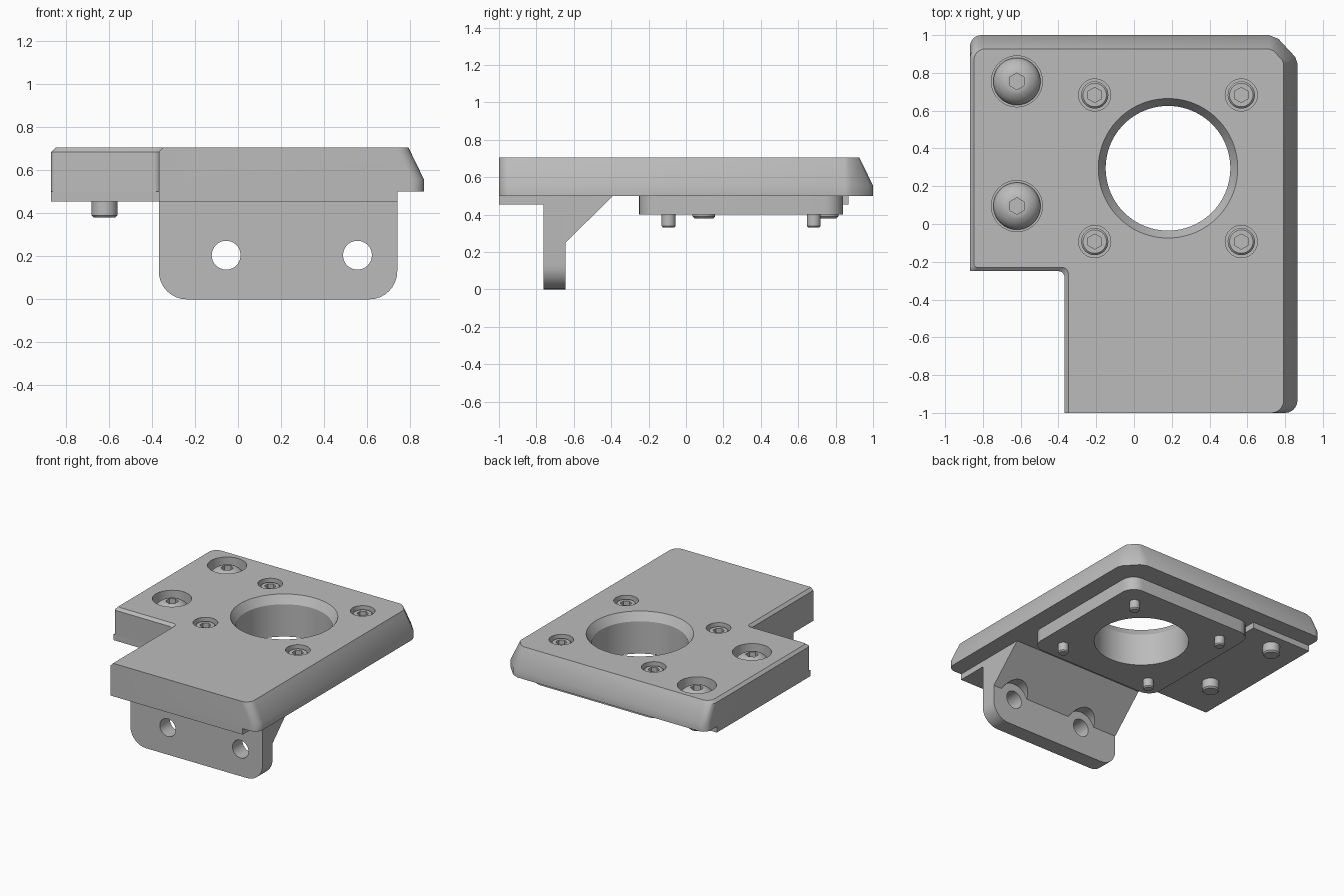
import bpy, bmesh
from math import cos, sin, pi, radians

cube = bpy.data.objects.get("Cube")
if cube:
    bpy.data.objects.remove(cube, do_unlink=True)

grey = bpy.data.materials.new("machined grey")
grey.use_nodes = True
COLOUR = (0.5, 0.5, 0.5, 1)
grey.diffuse_color = COLOUR
grey.node_tree.nodes["Principled BSDF"].inputs["Base Color"].default_value = COLOUR


def loft(name, rings):
    """Skin a stack of equal-length closed rings and cap both ends."""
    bm = bmesh.new()
    loops = [[bm.verts.new(p) for p in ring] for ring in rings]
    n = len(loops[0])
    for a, b in zip(loops, loops[1:]):
        for i in range(n):
            j = (i + 1) % n
            bm.faces.new((a[i], a[j], b[j], b[i]))
    bm.faces.new(loops[0][::-1])
    bm.faces.new(loops[-1])
    bmesh.ops.recalc_face_normals(bm, faces=bm.faces)
    mesh = bpy.data.meshes.new(name)
    bm.to_mesh(mesh)
    bm.free()
    mesh.materials.append(grey)
    obj = bpy.data.objects.new(name, mesh)
    bpy.context.collection.objects.link(obj)
    return obj


def prism(name, outline, axis, lo, hi):
    """Extrude a flat outline along an axis."""
    place = {"x": lambda p, d: (d, p[0], p[1]),
             "y": lambda p, d: (p[0], d, p[1]),
             "z": lambda p, d: (p[0], p[1], d)}[axis]
    return loft(name, [[place(p, d) for p in outline] for d in (lo, hi)])


def circle(cx, cy, r, sides=48, turn=0):
    return [(cx + r * cos(turn + 2 * pi * i / sides),
             cy + r * sin(turn + 2 * pi * i / sides)) for i in range(sides)]


def lathe(name, x, y, profile, sides=48):
    """Upright turned part from (radius, height) pairs."""
    return loft(name, [[(px, py, z) for px, py in circle(x, y, r, sides)]
                       for r, z in profile])


def arc(cx, cy, r, start, sweep=90, steps=8):
    return [(cx + r * cos(radians(start + sweep * i / steps)),
             cy + r * sin(radians(start + sweep * i / steps))) for i in range(steps + 1)]


def rect(x0, x1, y0, y1):
    return [(x0, y0), (x1, y0), (x1, y1), (x0, y1)]


def cut(obj, cutters):
    for c in cutters:
        mod = obj.modifiers.new("cut", "BOOLEAN")
        mod.operation, mod.solver, mod.object = "DIFFERENCE", "EXACT", c
    graph = bpy.context.evaluated_depsgraph_get()
    mesh = bpy.data.meshes.new_from_object(obj.evaluated_get(graph))
    obj.modifiers.clear()
    obj.data = mesh
    for c in cutters:
        bpy.data.objects.remove(c, do_unlink=True)


def finish(obj):
    obj.data.shade_smooth()
    obj.data.set_sharp_from_angle(angle=radians(28))


CX, CY = 0.18, 0.295                       # centre of the large bore
SMALL = [(CX + sx * 0.388, CY + sy * 0.388) for sx in (-1, 1) for sy in (-1, 1)]
LARGE = [(-0.62, 0.755), (-0.62, 0.095)]


def bore():
    return lathe("bore_cutter", CX, CY,
                 [(0.33, 0.3), (0.33, 0.645), (0.37, 0.706), (0.37, 0.8)], 96)


# Top plate: L outline, wide slope on the +x and back edges, fine chamfer on -x
def plate_ring(z, slope, fine):
    x0, x1, y1 = -0.868 + fine, 0.865 - slope, 1 - slope
    nx, ny = -0.368 + fine, -0.25 + fine
    k = 1 - 6.5 * slope
    pts = [(nx, -1)]
    pts += arc(x1 - 0.065, -0.935, 0.065, -90)
    pts += [(x1, y1 - 0.15 * k), (x1 - 0.012 * k, y1 - 0.115 * k),
            (x1 - 0.1 * k, y1 - 0.02 * k), (x1 - 0.15 * k, y1)]
    pts += arc(x0 + 0.06, y1 - 0.06, 0.06, 90)
    pts += arc(x0 + 0.02, ny + 0.02, 0.02, 180, steps=4)
    pts += arc(nx - 0.03, ny - 0.03, 0.03, 90, -90, 4)
    return [(x, y, z) for x, y in pts]


plate = loft("top_plate", [plate_ring(0.5, 0, 0), plate_ring(0.555, 0, 0),
                           plate_ring(0.685, 0.063, 0), plate_ring(0.705, 0.073, 0.02)])
pockets = [bore()]
pockets += [prism("pocket", circle(x, y, 0.085), "z", 0.63, 0.8) for x, y in SMALL]
pockets += [prism("pocket", circle(x, y, 0.135), "z", 0.59, 0.8) for x, y in LARGE]
cut(plate, pockets)

# Lower layers under the plate
wing = prism("wing_base", rect(-0.868, -0.36, -0.25, 0.87), "z", 0.455, 0.5)
ledge = prism("front_ledge", rect(-0.368, 0.74, -1, -0.645), "z", 0.455, 0.5)

# Square mounting pad with rounded corners, pierced by the bore
H, R = 0.545, 0.1
pad_outline = []
for i, (sx, sy) in enumerate([(1, 1), (-1, 1), (-1, -1), (1, -1)]):
    pad_outline += arc(CX + sx * (H - R), CY + sy * (H - R), R, 90 * i)
pad = prism("mounting_pad", pad_outline, "z", 0.4, 0.5)
cut(pad, [bore()])

# Hanging bracket with two bolt holes
B0, B1, BR = -0.368, 0.74, 0.13
HOLES = (-0.055, 0.555)
bracket_outline = ([(B1, 0.5), (B0, 0.5)] + arc(B0 + BR, BR, BR, 180)
                   + arc(B1 - BR, BR, BR, 270))
bracket = prism("bracket", bracket_outline, "y", -0.763, -0.643)
cut(bracket, [prism("hole", circle(x, 0.205, 0.067), "y", -0.9, -0.5) for x in HOLES])

# Sloping gusset behind the bracket, relieved around the bolt holes
gusset = prism("gusset", [(-0.645, 0.25), (-0.39, 0.5), (-0.645, 0.5)], "x", B0, B1)
cut(gusset, [prism("relief", circle(x, 0.205, 0.125), "y", -0.7, -0.2) for x in HOLES])


# Screws with hex sockets
def screw(name, x, y, profile, hex_r, hex_floor):
    obj = lathe(name, x, y, profile)
    cut(obj, [prism("hex", circle(x, y, hex_r, 6, pi / 6), "z", hex_floor, 0.8)])
    return obj


screws = []
for i, (x, y) in enumerate(SMALL):
    screws.append(screw(f"small_screw_{i + 1}", x, y,
                        [(0.029, 0.33), (0.037, 0.339), (0.037, 0.6), (0.072, 0.6),
                         (0.072, 0.675), (0.062, 0.685)], 0.04, 0.645))
for i, (x, y) in enumerate(LARGE):
    dome = [(0.125 * cos(radians(a)), 0.605 + 0.09 * sin(radians(a)))
            for a in range(0, 66, 8)]
    screws.append(screw(f"large_screw_{i + 1}", x, y,
                        [(0.05, 0.38), (0.06, 0.39), (0.06, 0.58), (0.125, 0.58)] + dome,
                        0.044, 0.635))

for part in [plate, wing, ledge, pad, bracket, gusset] + screws:
    finish(part)
